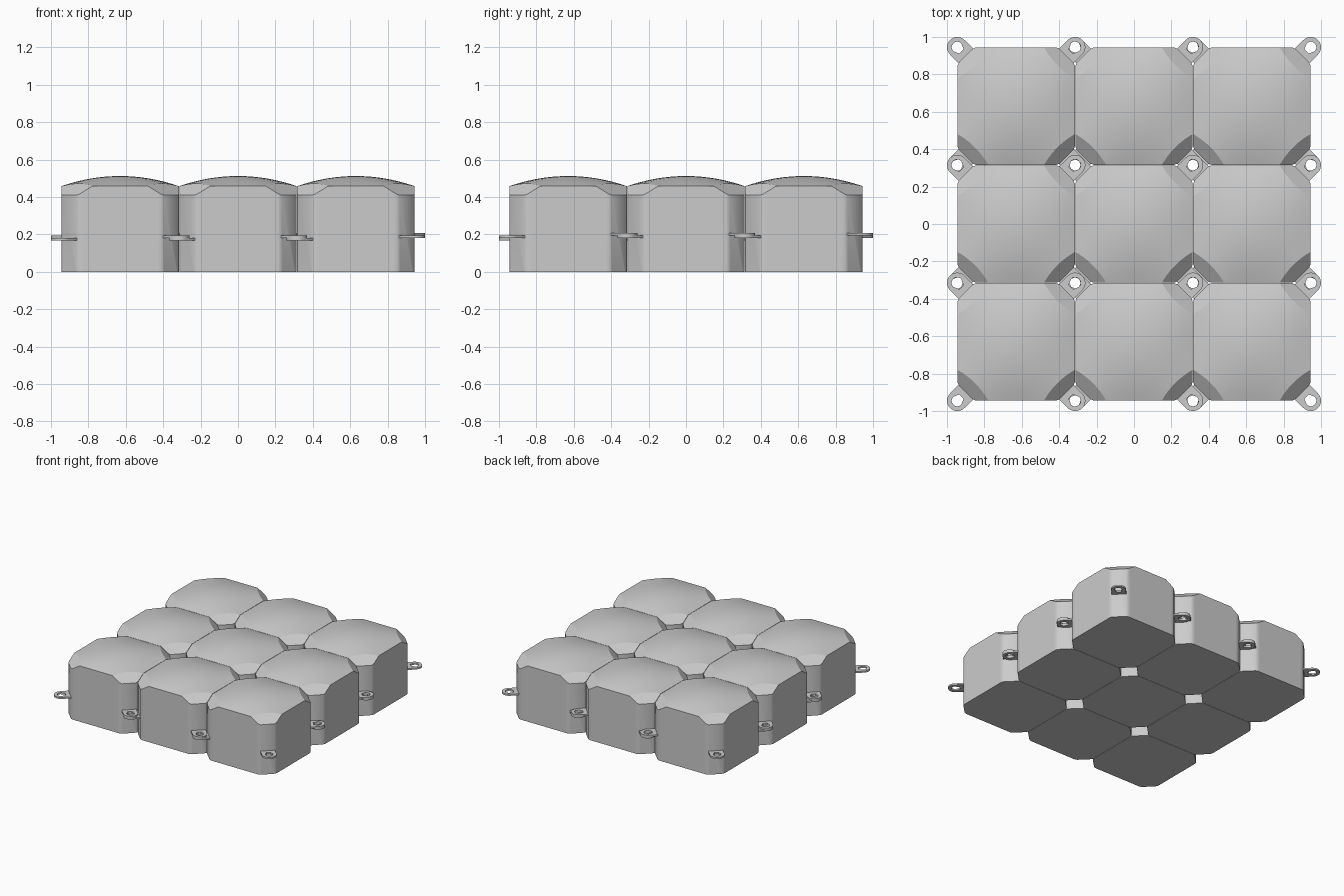
import bpy, bmesh, math
from mathutils import Vector

if "Cube" in bpy.data.objects:
    bpy.data.objects.remove(bpy.data.objects["Cube"])

PITCH = 0.63
HALF = 0.3138      # half width of one float cube
CUT = 0.088        # vertical corner chamfer
RIM, DOME = 0.458, 0.054


def fill_open(bm):
    edges = [e for e in bm.edges if e.is_boundary]
    if edges:
        bmesh.ops.holes_fill(bm, edges=edges, sides=0)


def slice_off(bm, point, normal):
    bmesh.ops.bisect_plane(bm, geom=bm.verts[:] + bm.edges[:] + bm.faces[:], dist=1e-6,
                           plane_co=point, plane_no=normal, clear_outer=True)
    fill_open(bm)


def finish(bm, name):
    bmesh.ops.recalc_face_normals(bm, faces=bm.faces[:])
    me = bpy.data.meshes.new(name)
    bm.to_mesh(me)
    bm.free()
    me.shade_smooth()
    me.set_sharp_from_angle(angle=math.radians(30))
    return me


def float_mesh():
    # box with a gently domed top
    bm = bmesh.new()
    bmesh.ops.create_grid(bm, x_segments=16, y_segments=16, size=HALF)
    ext = bmesh.ops.extrude_face_region(bm, geom=bm.faces[:])
    for v in ext["geom"]:
        if isinstance(v, bmesh.types.BMVert):
            u, w = v.co.x / HALF, v.co.y / HALF
            v.co.z = RIM + DOME * (1 - u * u) * (1 - w * w)
    fill_open(bm)
    bmesh.ops.recalc_face_normals(bm, faces=bm.faces[:])
    # softened vertical corners and sloped top corner facets
    for sx in (-1, 1):
        for sy in (-1, 1):
            slice_off(bm, Vector((sx * HALF, sy * (HALF - CUT), 0)), Vector((sx, sy, 0)).normalized())
            a = math.radians(22.5)
            for p, q, px, py in ((math.cos(a), math.sin(a), HALF, HALF - CUT),
                                 (math.sin(a), math.cos(a), HALF - CUT, HALF)):
                n = Vector((sx * p, sy * q, 0))
                slice_off(bm, Vector((sx * px, sy * py, 0)) - n * 0.004, n)
            rise, run = 0.05, 0.08 / math.sqrt(2)
            n = Vector((sx * rise / math.sqrt(2), sy * rise / math.sqrt(2), run)).normalized()
            slice_off(bm, Vector((sx * HALF, sy * (HALF - CUT), 0.41)), n)
    return finish(bm, "float_cube")


def lug_mesh():
    # flat eye lug: eye at the origin, tongue running along -x
    arc = [math.radians(-90 + 180 * i / 14) for i in range(15)]
    outer = [(0.055 * math.cos(t), 0.055 * math.sin(t)) for t in arc] + [(-0.085, 0.055), (-0.085, -0.055)]
    inner = [(0.03 * math.cos(t), 0.03 * math.sin(t)) for t in arc] + [(-0.032, 0.016), (-0.032, -0.016)]
    bm = bmesh.new()
    loops = [[bm.verts.new((x, y, z)) for x, y in pts]
             for pts, z in ((outer, -0.0065), (outer, 0.0065), (inner, 0.0065), (inner, -0.0065))]
    n = len(outer)
    for k in range(4):
        a, b = loops[k], loops[(k + 1) % 4]
        for i in range(n):
            j = (i + 1) % n
            bm.faces.new((a[i], a[j], b[j], b[i]))
    return finish(bm, "corner_lug")


def place(name, mesh, loc, turn=0.0):
    ob = bpy.data.objects.new(name, mesh)
    ob.location = loc
    ob.rotation_euler.z = turn
    bpy.context.collection.objects.link(ob)


cube, lug = float_mesh(), lug_mesh()
# 3 x 3 raft, each float with four lugs stacked at staggered heights
for i in (-1, 0, 1):
    for j in (-1, 0, 1):
        cx, cy = i * PITCH, j * PITCH
        place("float_cube", cube, (cx, cy, 0))
        for sx in (-1, 1):
            for sy in (-1, 1):
                z = 0.187 + 0.0065 * (sx + sy)
                place("corner_lug", lug, (cx + sx * PITCH / 2, cy + sy * PITCH / 2, z), math.atan2(sy, sx))
